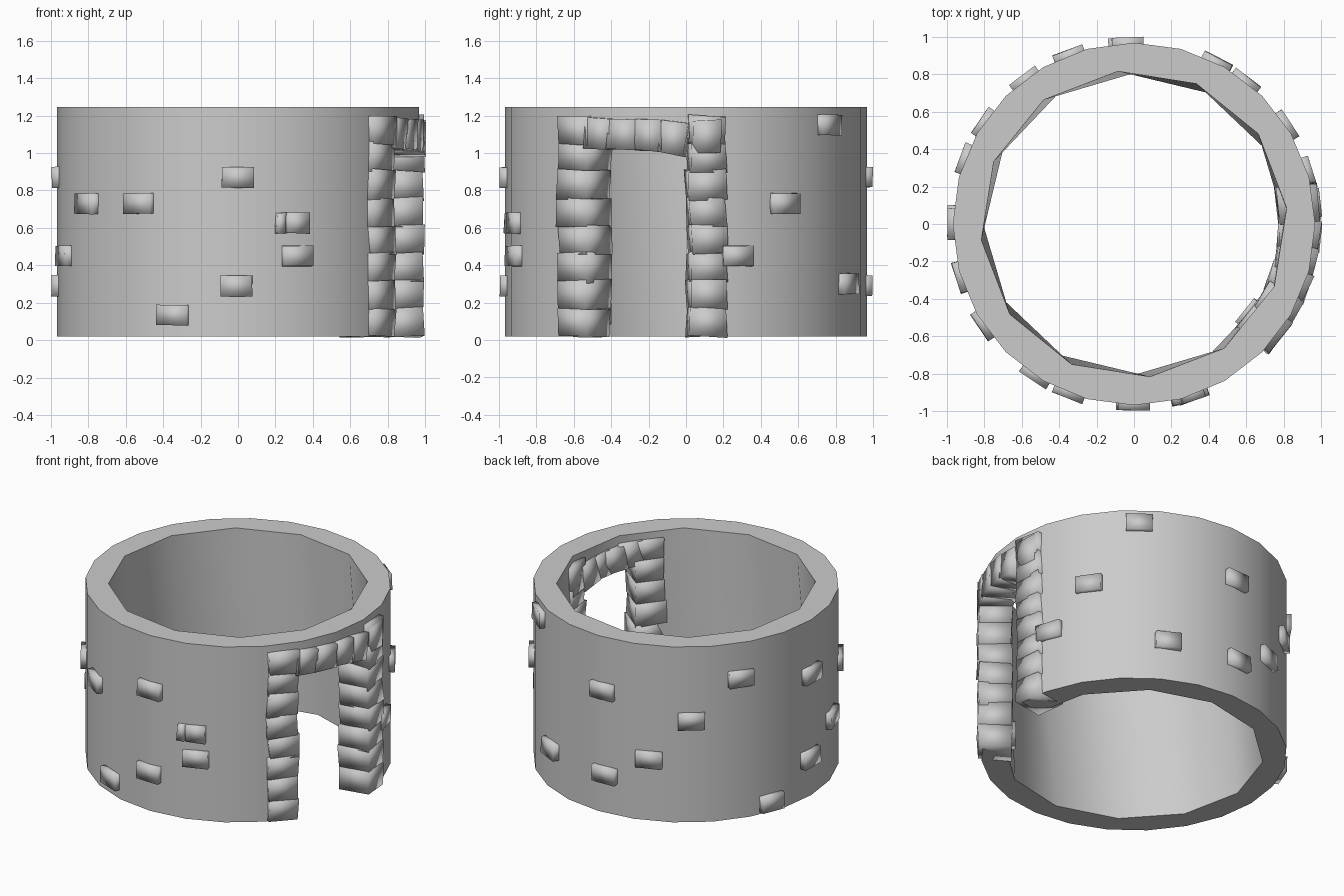
import bpy, bmesh, math, random
from mathutils import Matrix, Vector

random.seed(4)
cube = bpy.data.objects.get("Cube")
if cube:
    bpy.data.objects.remove(cube, do_unlink=True)

stone = bpy.data.materials.new("grey_stone")
stone.use_nodes = True
grey = (0.6, 0.6, 0.6, 1)
stone.diffuse_color = grey
stone.node_tree.nodes["Principled BSDF"].inputs["Base Color"].default_value = grey


def add_object(name, bm):
    bmesh.ops.recalc_face_normals(bm, faces=bm.faces)
    mesh = bpy.data.meshes.new(name)
    bm.to_mesh(mesh)
    bm.free()
    obj = bpy.data.objects.new(name, mesh)
    bpy.context.collection.objects.link(obj)
    mesh.materials.append(stone)
    return obj


def ring(bm, sides, radius, z, turn=0):
    verts = []
    for i in range(sides):
        a = math.radians(turn) + math.tau * i / sides
        verts.append(bm.verts.new((radius * math.cos(a), radius * math.sin(a), z)))
    return verts


def bridge(bm, lower, upper):
    n = len(lower)
    for i in range(n):
        j = (i + 1) % n
        bm.faces.new((lower[i], lower[j], upper[j], upper[i]))


def block(name, angle, radius, z, size, tilt=0, jitter=0.0):
    """Rough stone: size is (radial, tangential, height)."""
    bm = bmesh.new()
    bmesh.ops.create_cube(bm, size=1)
    for v in bm.verts:
        v.co = Vector(c * s for c, s in zip(v.co, size))
        v.co += Vector(random.uniform(-jitter, jitter) for _ in range(3))
    place = (Matrix.Rotation(math.radians(angle), 4, "Z")
             @ Matrix.Translation((radius, 0, z))
             @ Matrix.Rotation(math.radians(tilt), 4, "X"))
    bm.transform(place)
    obj = add_object(name, bm)
    obj.data.shade_smooth()
    return obj


# Round wall: many-sided outside, coarser and slightly twisted inside
LOW, HIGH = 0.02, 1.245
bm = bmesh.new()
outer = [ring(bm, 24, 0.968, z) for z in (LOW, HIGH)]
inner = [ring(bm, 12, 0.82, z, t) for z, t in ((LOW, -3), (HIGH, 6))]
bridge(bm, *outer)
bridge(bm, *inner)
for rims in zip(outer, inner):
    edges = []
    for loop in rims:
        for i, v in enumerate(loop):
            edges.append(bm.edges.get((v, loop[i - 1])))
    bmesh.ops.triangle_fill(bm, edges=edges, use_beauty=True)
wall = add_object("round_wall", bm)

# Doorway cut
bm = bmesh.new()
prism = []
for z in (-0.2, 1.08):
    prism.append([bm.verts.new((0.2, -0.1, z))] +
                 [bm.verts.new((1.3 * math.cos(math.radians(a)),
                                1.3 * math.sin(math.radians(a)), z)) for a in (-37, 5)])
bridge(bm, *prism)
for loop in prism:
    bm.faces.new(loop)
cutter = add_object("doorway_cutter", bm)
cutter.hide_render = True
cutter.hide_set(True)
cut = wall.modifiers.new("doorway", "BOOLEAN")
cut.operation = "DIFFERENCE"
cut.solver = "EXACT"
cut.object = cutter
bpy.context.view_layer.objects.active = wall
wall.select_set(True)
bpy.ops.object.modifier_apply(modifier="doorway")
bpy.data.objects.remove(cutter, do_unlink=True)
bpy.ops.object.shade_smooth_by_angle(angle=math.radians(40))

# Door jambs: stacked rough stones
for side, angle, radius in (("front", -38, 0.882), ("back", 7, 0.88)):
    for i in range(8):
        block(f"{side}_jamb_stone", angle + random.uniform(-0.5, 0.5), radius,
              0.095 + 0.147 * i, (0.215, 0.195, 0.155), random.uniform(-2, 2), 0.008)

# Lintel: stones leaning along a shallow arch
for angle, z, tilt in ((-29, 1.105, -3), (-20.5, 1.1, -3), (-12, 1.095, -2),
                       (-4, 1.08, -10), (6.5, 1.09, 1)):
    block("lintel_stone", angle, 0.885, z, (0.22, 0.15, 0.17), tilt, 0.008)

# Bricks standing proud of the wall: (angle, height)
bricks = ((16.5, 0.45), (33, 0.73), (52, 1.15), (63, 0.3), (92, 0.87), (93, 0.29),
          (111, 0.45), (127, 0.73), (146, 1.0), (159, 0.09), (179, 0.29), (180, 0.87),
          (197, 0.45), (214, 0.73), (237, 0.73), (249, 0.135), (270, 0.87),
          (269.5, 0.29), (289, 0.45))
for angle, z in bricks:
    block("wall_brick", angle, 0.958, z, (0.075, 0.17, 0.11), 0, 0.003)

# Split brick and a loose stone on the inside of the jamb
block("split_brick_small", 283.5, 0.958, 0.625, (0.075, 0.05, 0.11), 0, 0.004)
block("split_brick_large", 289, 0.958, 0.625, (0.075, 0.125, 0.11), 0, 0.004)
block("inner_brick", -38, 0.79, 0.14, (0.08, 0.16, 0.11), 0, 0.003)
